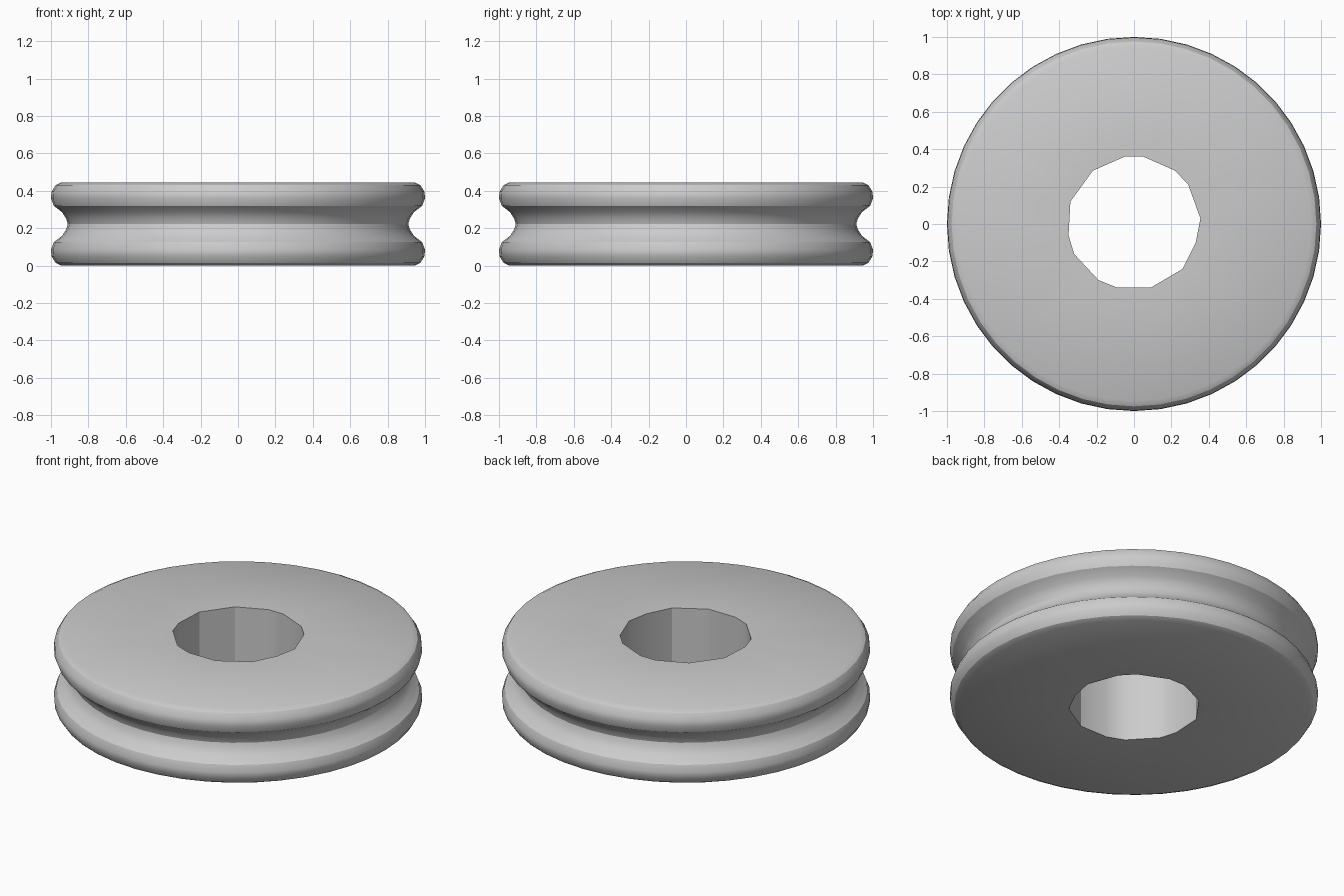
import bpy
import bmesh
import math

cube = bpy.data.objects.get("Cube")
if cube:
    bpy.data.objects.remove(cube, do_unlink=True)

SEGMENTS = 44
HEIGHT = 0.445

# Lower half of the rim as (radius, height), mirrored for the upper half
half = [(0.945, 0.0), (0.975, 0.015), (0.997, 0.05), (1.0, 0.085),
        (0.985, 0.125), (0.94, 0.16), (0.918, 0.195)]
rim = half + [(0.91, HEIGHT / 2)] + [(r, HEIGHT - z) for r, z in reversed(half)]

# Uneven bore outline
bore = [(-0.05, 0.36), (0.05, 0.36), (0.22, 0.285), (0.29, 0.21), (0.355, 0.03),
        (0.33, -0.1), (0.26, -0.24), (0.09, -0.34), (-0.09, -0.34), (-0.19, -0.3),
        (-0.32, -0.16), (-0.35, -0.06), (-0.34, 0.12), (-0.22, 0.285)]


def circle(radius):
    angles = [math.tau * i / SEGMENTS for i in range(SEGMENTS)]
    return [(radius * math.cos(a), radius * math.sin(a)) for a in angles]


def add_loop(bm, points, z):
    return [bm.verts.new((x, y, z)) for x, y in points]


def join_loops(bm, a, b):
    for i in range(len(a)):
        j = (i + 1) % len(a)
        bm.faces.new((a[i], a[j], b[j], b[i]))


def loop_edges(bm, loop):
    return [bm.edges.get((loop[i - 1], loop[i])) for i in range(len(loop))]


bm = bmesh.new()

# Grooved rim
rings = [add_loop(bm, circle(r), z) for r, z in rim]
for lower, upper in zip(rings, rings[1:]):
    join_loops(bm, lower, upper)

# Bore wall
bore_loops = [add_loop(bm, bore, z) for z in (0, HEIGHT)]
join_loops(bm, *bore_loops)

# Flat side faces around the bore
for outer, inner in zip((rings[0], rings[-1]), bore_loops):
    bmesh.ops.triangle_fill(bm, use_beauty=True,
                            edges=loop_edges(bm, outer) + loop_edges(bm, inner))
bmesh.ops.recalc_face_normals(bm, faces=bm.faces[:])

mesh = bpy.data.meshes.new("pulley_wheel")
bm.to_mesh(mesh)
bm.free()
wheel = bpy.data.objects.new("pulley_wheel", mesh)
bpy.context.collection.objects.link(wheel)

# Plain grey material
grey = bpy.data.materials.new("light_grey")
grey.use_nodes = True
color = (0.6, 0.6, 0.6, 1)
grey.diffuse_color = color
grey.node_tree.nodes["Principled BSDF"].inputs["Base Color"].default_value = color
mesh.materials.append(grey)

# Smooth shading with sharp edges at the bore
bpy.ops.object.select_all(action='DESELECT')
wheel.select_set(True)
bpy.context.view_layer.objects.active = wheel
bpy.ops.object.shade_smooth_by_angle(angle=math.radians(30))
